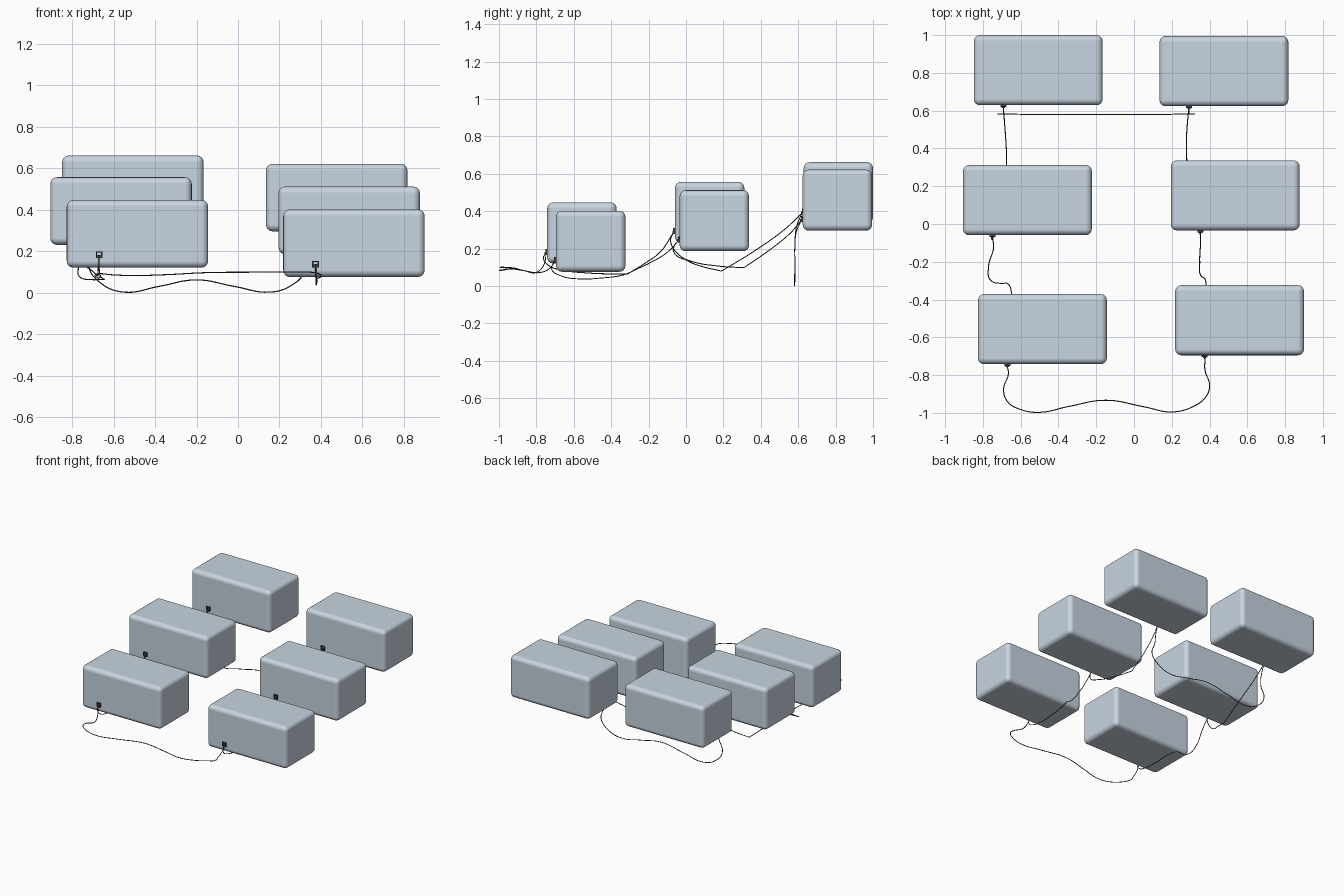
import bpy
from mathutils import Vector


def material(name, rgb):
    m = bpy.data.materials.new(name)
    m.diffuse_color = (*rgb, 1)
    return m


GREY = material("pale_blue_grey", (0.58, 0.66, 0.75))
BLACK = material("cable_black", (0.045, 0.045, 0.048))
SIZE = Vector((0.682, 0.371, 0.326))


def box(name, centre, size, mat, bevel=0, segments=1):
    bpy.ops.mesh.primitive_cube_add(size=1, location=centre)
    o = bpy.context.object
    o.name = name
    o.scale = size
    bpy.ops.object.transform_apply(location=False, rotation=False, scale=True)
    o.data.materials.append(mat)
    if bevel:
        # rounded edges that leave the large faces evenly shaded
        bpy.ops.object.shade_smooth()
        b = o.modifiers.new("rounded_edges", "BEVEL")
        b.width, b.segments, b.harden_normals = bevel, segments, True
        bpy.ops.object.modifier_apply(modifier=b.name)
    return o


def cable(name, points, kink=None):
    # round wire through a smooth path, with one optional sharp bend
    c = bpy.data.curves.new(name, "CURVE")
    c.dimensions = "3D"
    c.bevel_depth, c.bevel_resolution = 0.0028, 1
    c.resolution_u, c.use_fill_caps = 8, True
    s = c.splines.new("BEZIER")
    s.bezier_points.add(len(points) - 1)
    for i, (p, co) in enumerate(zip(s.bezier_points, points)):
        p.co = co
        p.handle_left_type = p.handle_right_type = "VECTOR" if i == kink else "AUTO"
    o = bpy.data.objects.new(name, c)
    bpy.context.collection.objects.link(o)
    c.materials.append(BLACK)


# Six rounded cases, given by their low front left corner
corners = {
    "left_front": (-0.826, -0.742, 0.121),
    "left_middle": (-0.905, -0.059, 0.231),
    "left_back": (-0.848, 0.629, 0.336),
    "right_front": (0.218, -0.695, 0.076),
    "right_middle": (0.195, -0.034, 0.186),
    "right_back": (0.135, 0.624, 0.296),
}
plug = {}
for key, corner in corners.items():
    low = Vector(corner)
    box(key + "_case", low + SIZE / 2, SIZE, GREY, 0.032, 4)
    # Socket frame on the front face with a plug in its lower half
    p = low + Vector((0.156, 0, 0.062))
    for side in (-1, 1):
        box(key + "_socket_side", p + Vector((side * 0.013, -0.004, 0)),
            (0.006, 0.012, 0.032), BLACK)
    box(key + "_socket_top", p + Vector((0, -0.004, 0.0135)), (0.03, 0.012, 0.005), BLACK)
    box(key + "_plug", p + Vector((0, -0.006, -0.008)), (0.018, 0.016, 0.016), BLACK)
    plug[key] = p + Vector((0, -0.01, -0.01))

# Long slack cable across the front
cable("front_cable", [
    plug["left_front"], (-0.67, -0.757, 0.12), (-0.666, -0.80, 0.073), (-0.69, -0.87, 0.083),
    (-0.67, -0.94, 0.092), (-0.6, -0.982, 0.086), (-0.5, -0.997, 0.083), (-0.35, -0.967, 0.087),
    (-0.15, -0.933, 0.097), (0.05, -0.967, 0.099), (0.2, -0.995, 0.1), (0.31, -0.968, 0.1),
    (0.38, -0.915, 0.095), (0.4, -0.855, 0.08), (0.376, -0.775, 0.073), (0.375, -0.723, 0.1),
    plug["right_front"]])

# Wavy hanging cable across the back
cable("back_cable", [
    plug["left_back"], (-0.69, 0.592, 0.32), (-0.69, 0.582, 0.22), (-0.72, 0.582, 0.13),
    (-0.66, 0.582, 0.045), (-0.55, 0.58, 0.003), (-0.38, 0.58, 0.031), (-0.2, 0.58, 0.062),
    (-0.02, 0.58, 0.031), (0.15, 0.58, 0.003), (0.25, 0.582, 0.031), (0.32, 0.582, 0.107),
    (0.295, 0.582, 0.2), (0.29, 0.59, 0.29), plug["right_back"]])

# Cables between neighbouring rows
cable("left_rear_link", [
    plug["left_back"], (-0.685, 0.53, 0.305), (-0.675, 0.37, 0.19), (-0.675, 0.19, 0.08),
    (-0.70, 0.09, 0.103), (-0.74, 0.0, 0.14), (-0.755, -0.067, 0.2), (-0.75, -0.082, 0.25),
    plug["left_middle"]], kink=3)
cable("right_rear_link", [
    plug["right_back"], (0.285, 0.56, 0.285), (0.278, 0.45, 0.195), (0.28, 0.31, 0.098),
    (0.31, 0.17, 0.107), (0.34, 0.02, 0.135), (0.352, -0.065, 0.18), (0.352, -0.06, 0.22),
    plug["right_middle"]], kink=3)
cable("left_front_link", [
    plug["left_middle"], (-0.745, -0.135, 0.185), (-0.77, -0.225, 0.118), (-0.757, -0.3, 0.072),
    (-0.70, -0.315, 0.063), (-0.67, -0.315, 0.064), (-0.648, -0.37, 0.064), (-0.655, -0.53, 0.07),
    (-0.665, -0.66, 0.085), (-0.669, -0.735, 0.11), (-0.67, -0.762, 0.15), plug["left_front"]])
cable("right_front_link", [
    plug["right_middle"], (0.352, -0.1, 0.18), (0.348, -0.2, 0.12), (0.355, -0.275, 0.085),
    (0.375, -0.29, 0.077), (0.38, -0.34, 0.058), (0.378, -0.45, 0.043), (0.377, -0.57, 0.038),
    (0.376, -0.67, 0.055), (0.376, -0.718, 0.09), plug["right_front"]])
